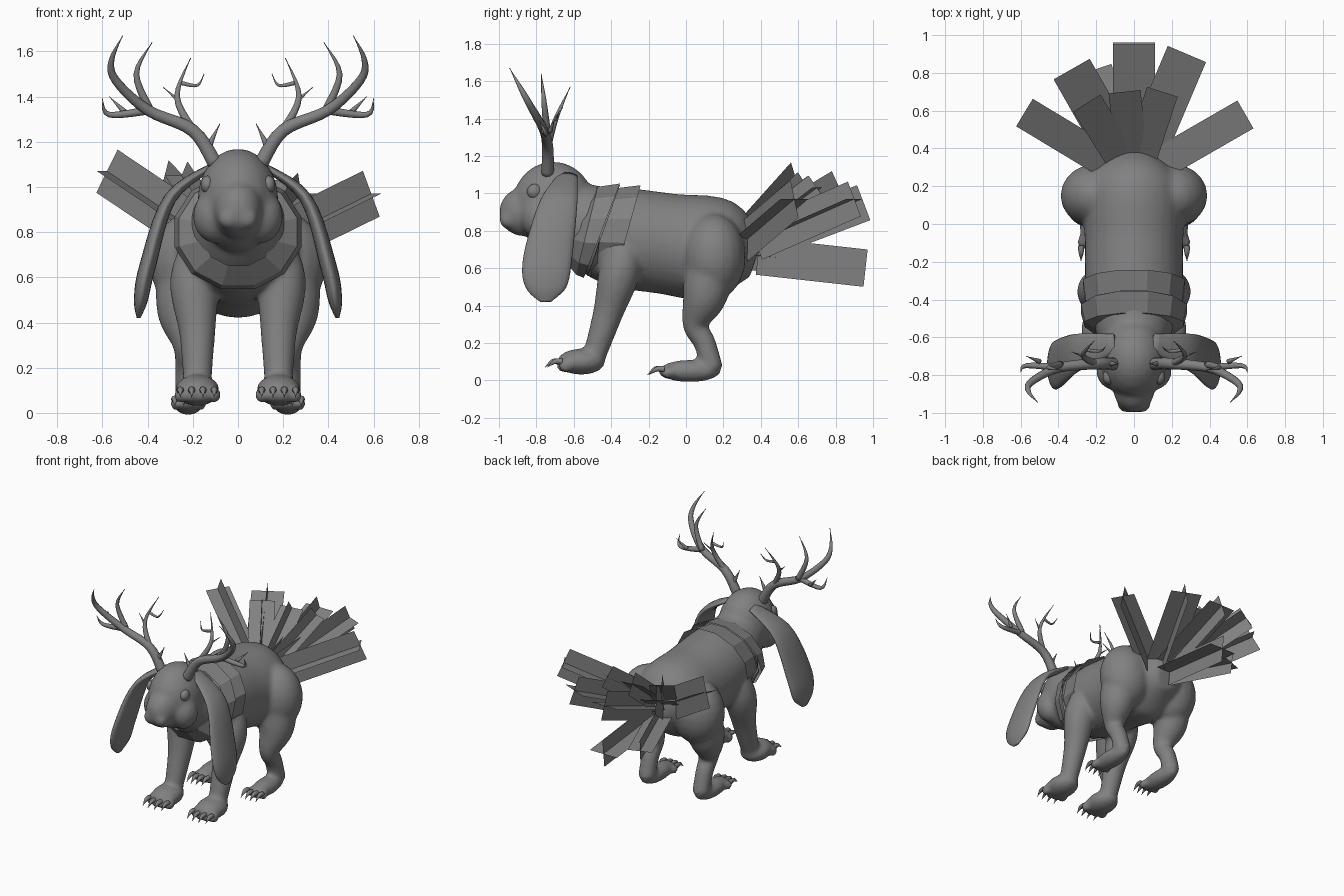
import bpy, bmesh
from math import sin, cos, tau
from mathutils import Vector, Matrix

cube = bpy.data.objects.get("Cube")
if cube:
    bpy.data.objects.remove(cube, do_unlink=True)

X_AXIS, Y_AXIS, Z_AXIS = Vector((1, 0, 0)), Vector((0, 1, 0)), Vector((0, 0, 1))

grey = bpy.data.materials.new("plain_grey")
grey.use_nodes = True
tone = (0.22, 0.22, 0.22, 1)
grey.diffuse_color = tone
grey.node_tree.nodes["Principled BSDF"].inputs["Base Color"].default_value = tone


def spline(rows, steps=5):
    """Smooth curve through rows of numbers."""
    rows = [Vector(row) for row in rows]
    padded = [rows[0], *rows, rows[-1]]
    curve = []
    for before, start, end, after in zip(padded, padded[1:], padded[2:], padded[3:]):
        leave, arrive = (end - before) / 2, (after - start) / 2
        for step in range(steps):
            t = step / steps
            ease = t * t * (3 - 2 * t)
            curve.append(start.lerp(end, ease) + leave * t * (1 - t) ** 2
                         - arrive * t * t * (1 - t))
    return curve + [rows[-1]]


def loft(bm, rows, side=1, reference=X_AXIS, depth=1, sides=20):
    """Closed tube through rows of x, y, z and radius; depth flattens it."""
    curve = spline(rows)
    centres = [Vector((side * x, y, z)) for x, y, z, radius in curve]
    rings = []
    for i, centre in enumerate(centres):
        ahead = centres[min(i + 1, len(centres) - 1)]
        along = (ahead - centres[max(i - 1, 0)]).normalized()
        across = (reference - along * reference.dot(along)).normalized()
        thick = along.cross(across) * depth
        radius = max(curve[i][3], 0.002)
        angles = [tau * k / sides for k in range(sides)]
        rings.append([bm.verts.new(centre + radius * (across * cos(a) + thick * sin(a)))
                      for a in angles])
    for ring, following in zip(rings, rings[1:]):
        bridge(bm, ring, following)
    bm.faces.new(rings[0])
    bm.faces.new(rings[-1])


def bridge(bm, ring, following):
    for k in range(len(ring)):
        bm.faces.new((ring[k - 1], ring[k], following[k], following[k - 1]))


def ball(bm, centre, size):
    matrix = Matrix.Translation(centre) @ Matrix.Diagonal((*size, 1))
    bmesh.ops.create_uvsphere(bm, u_segments=20, v_segments=12, radius=1, matrix=matrix)


def finish(name, bm, smooth=True):
    bmesh.ops.recalc_face_normals(bm, faces=bm.faces)
    mesh = bpy.data.meshes.new(name)
    bm.to_mesh(mesh)
    bm.free()
    mesh.materials.append(grey)
    for face in mesh.polygons:
        face.use_smooth = smooth
    part = bpy.data.objects.new(name, mesh)
    bpy.context.collection.objects.link(part)
    return part


def toes(x, y, z, spread):
    """Four toe positions in a shallow arc."""
    return [(x + spread * k, y + spread * abs(k) / 4, z) for k in (-1.5, -0.5, 0.5, 1.5)]


# Torso, neck and head
body = bmesh.new()
spine = [(.37, .64, .09), (.2, .69, .26), (-.1, .73, .26), (-.4, .78, .25), (-.65, .9, .17)]
loft(body, [(0, *row) for row in spine], depth=1.04, sides=32)
ball(body, (0, -.71, .94), (.18, .22, .23))
ball(body, (0, -.87, .9), (.11, .13, .13))

# Legs, paws, cheeks and muzzle, mirrored
front_leg = [(.13, -.3, .85, .06), (.19, -.35, .6, .11), (.18, -.42, .35, .08), (.18, -.5, .1, .06)]
hind_leg = [(.22, .14, .65, .14), (.24, .1, .45, .12), (.22, .05, .3, .07),
            (.22, .1, .2, .06), (.22, .14, .06, .06)]
for side in (1, -1):
    loft(body, front_leg, side)
    loft(body, hind_leg, side)
    ball(body, (side * .2, .15, .66), (.19, .17, .23))
    ball(body, (side * .18, -.56, .1), (.1, .13, .07))
    ball(body, (side * .22, .02, .05), (.07, .17, .06))
    ball(body, (side * .1, -.78, .87), (.1, .1, .12))
    ball(body, (side * .04, -.95, .86), (.05, .05, .05))
    for toe in toes(side * .18, -.66, .08, .05):
        ball(body, toe, (.03, .04, .04))
    for toe in toes(side * .22, -.11, .04, .04):
        ball(body, toe, (.02, .04, .03))

# Blend the body into one skin
skin = finish("body", body)
remesh = skin.modifiers.new("blend", 'REMESH')
remesh.mode = 'VOXEL'
remesh.voxel_size = 0.013
remesh.use_smooth_shade = True
soften = skin.modifiers.new("soften", 'SMOOTH')
soften.iterations = 12

ear = [(.1, -.63, 1.1, .05), (.3, -.68, .95, .1), (.4, -.74, .65, .13),
       (.43, -.75, .5, .11), (.44, -.75, .42, .03)]

# Antler tines: base radius, forward or backward lean, then x and z along the tine
antler = [
    (.034, -.55, [(.1, 1.1), (.2, 1.25), (.4, 1.34), (.54, 1.47), (.56, 1.56), (.51, 1.67)]),
    (.02, -.1, [(.39, 1.34), (.45, 1.5), (.38, 1.64)]),
    (.02, -.5, [(.39, 1.34), (.57, 1.32), (.6, 1.39)]),
    (.014, .4, [(.5, 1.33), (.57, 1.4)]),
    (.02, .45, [(.2, 1.25), (.27, 1.4), (.21, 1.57)]),
    (.01, .45, [(.25, 1.46), (.18, 1.45), (.15, 1.5)]),
    (.01, .45, [(.26, 1.38), (.33, 1.44)]),
    (.02, 0, [(.14, 1.16), (.08, 1.28)]),
]

for label, side in (("left", 1), ("right", -1)):
    # Drooping ear
    bm = bmesh.new()
    loft(bm, ear, side, reference=Y_AXIS, depth=.28)
    finish(label + "_ear", bm)

    # Eye
    bm = bmesh.new()
    ball(bm, (side * .135, -.81, 1.01), (.03, .04, .04))
    finish(label + "_eye", bm)

    # Claws
    bm = bmesh.new()
    for x, y, z in toes(side * .18, -.68, .1, .05) + toes(side * .22, -.13, .06, .04):
        loft(bm, [(x, y, z, .017), (x, y - .04, z, .013), (x, y - .08, z - .03, 0)], sides=8)
    finish(label + "_claws", bm)

    # Antler, each tine thinning to a point
    bm = bmesh.new()
    for radius, lean, path in antler:
        rows = []
        for i, (x, z) in enumerate(path):
            left_over = 1 - i / (len(path) - 1)
            rows.append((x, -.74 + lean * max(z - 1.3, 0), z, radius * left_over ** .6))
        loft(bm, rows, side, reference=Y_AXIS, sides=10)
    finish(label + "_antler", bm)


def wrap_rim(bm, y, width, lean, corners=12):
    """Faceted loop round the neck, its top set back by the lean."""
    height = width * .9
    angles = [tau * (k + .5) / corners for k in range(corners)]
    return [bm.verts.new((width * sin(a), y + lean * cos(a), .8 + height * cos(a)))
            for a in angles]


# Neck wraps: each rim is y, half width, lean
wraps = {
    "wrap_front": ((-.6, .17, .06), (-.53, .27, .06)),
    "wrap_middle": ((-.53, .27, .06), (-.45, .29, .1)),
    "wrap_back": ((-.45, .26, .07), (-.31, .28, .07)),
    "wrap_cross": ((-.46, .27, .02), (-.44, .28, .09)),
}
for name, (front_rim, back_rim) in wraps.items():
    bm = bmesh.new()
    bridge(bm, wrap_rim(bm, *front_rim), wrap_rim(bm, *back_rim))
    finish(name, bm, smooth=False)

# Fanned tail: a level card and an upright card cross in each feather
outer_tips = [(-.58, .59, 1.07), (.59, .58, .97)]
long_tips = [(-.33, .82, 1.03), (.28, .9, .97), (0, .95, .95), (0, .96, .6)]
short_tips = [(-.2, .82, .62), (-.05, .7, 1.03), (.15, .7, 1.03), (-.25, .64, 1.05)]
hub = Vector((0, .24, .68))
bm = bmesh.new()
for tips, level, upright in ((outer_tips, .085, .11), (long_tips, .11, .1), (short_tips, .085, .08)):
    for tip in map(Vector, tips):
        root = hub.lerp(tip, .2)
        along = (tip - root).normalized()
        across = Z_AXIS.cross(along).normalized()
        for edge in (across * level, along.cross(across) * upright):
            corners = (root - edge, tip - edge, tip + edge, root + edge)
            bm.faces.new([bm.verts.new(corner) for corner in corners])
finish("tail_feathers", bm, smooth=False)
